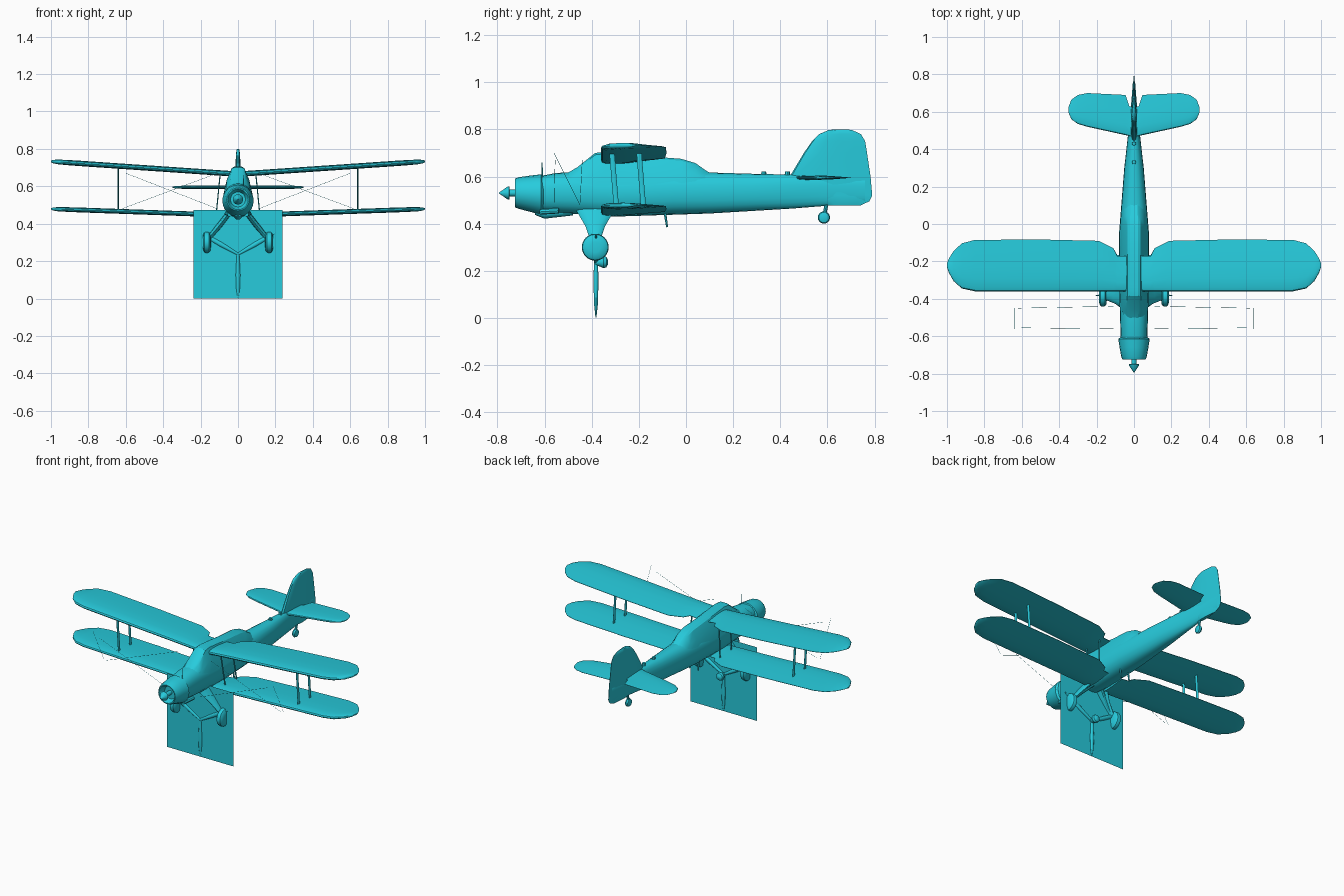
import bpy, math
from mathutils import Vector

if "Cube" in bpy.data.objects:
    bpy.data.objects.remove(bpy.data.objects["Cube"])

mat = bpy.data.materials.new("cyan_paint")
mat.diffuse_color = (0.02, 0.6, 0.72, 1)
mat.use_nodes = True
mat.node_tree.nodes["Principled BSDF"].inputs["Base Color"].default_value = mat.diffuse_color


def make(name, verts, faces, mirror=False, angle=35):
    me = bpy.data.meshes.new(name)
    me.from_pydata([tuple(v) for v in verts], [], faces)
    me.materials.append(mat)
    ob = bpy.data.objects.new(name, me)
    bpy.context.collection.objects.link(ob)
    bpy.ops.object.select_all(action='DESELECT')
    ob.select_set(True)
    bpy.context.view_layer.objects.active = ob
    bpy.ops.object.mode_set(mode='EDIT')
    bpy.ops.mesh.select_all(action='SELECT')
    bpy.ops.mesh.normals_make_consistent(inside=False)
    bpy.ops.object.mode_set(mode='OBJECT')
    bpy.ops.object.shade_smooth_by_angle(angle=math.radians(angle))
    if mirror:
        ob.modifiers.new("mirror", 'MIRROR').use_mirror_merge = False
    return ob


def loft(name, rings, mirror=False, angle=35):
    n = len(rings[0])
    faces = [(i * n + j, i * n + (j + 1) % n, (i + 1) * n + (j + 1) % n, (i + 1) * n + j)
             for i in range(len(rings) - 1) for j in range(n)]
    faces += [tuple(range(n)), tuple(range((len(rings) - 1) * n, len(rings) * n))]
    return make(name, [v for r in rings for v in r], faces, mirror, angle)


def tube(name, pts, mirror=False, n=12):
    """pts: (position, radius) or (position, (chord radius along y, thickness radius))"""
    d = (Vector(pts[-1][0]) - Vector(pts[0][0])).normalized()
    u = Vector((0, 1, 0)) if abs(d.y) < 0.95 else Vector((0, 0, 1))
    u = (u - d * u.dot(d)).normalized()
    v = d.cross(u)
    rings = []
    for p, r in pts:
        a, b = r if isinstance(r, tuple) else (r, r)
        rings.append([Vector(p) + u * a * math.cos(t) + v * b * math.sin(t)
                      for t in (2 * math.pi * k / n for k in range(n))])
    return loft(name, rings, mirror)


def body(name, stations, n=20, power=0.85):
    """stations: (y, centre z, half width, half height)"""
    sp = lambda c: math.copysign(abs(c) ** power, c)
    return loft(name, [[(w * sp(math.cos(t)), y, z + h * sp(math.sin(t)))
                        for t in (2 * math.pi * k / n for k in range(n))]
                       for y, z, w, h in stations], angle=40)


FOIL = [(0, 0), (.02, .26), (.08, .42), (.25, .5), (.5, .44), (.8, .2), (1, .04)]
FOIL += [(c, -h) for c, h in FOIL[:0:-1]]


def wing(name, stations, z0, slope, thick, mirror=True, upright=False):
    """stations: (span position, leading y, trailing y, thickness factor)"""
    rings = []
    for s, le, te, f in stations:
        ring = []
        for c, h in FOIL:
            y, o = le + (te - le) * c, h * thick * f
            ring.append((o, y, s) if upright else (s, y, z0 + slope * s + o))
        rings.append(ring)
    return loft(name, rings, mirror)


# fuselage, cowling and spinner
body("fuselage", [(-.63, .525, .07, .075), (-.55, .53, .073, .085), (-.45, .53, .076, .09),
                  (-.3, .525, .08, .095), (-.05, .53, .08, .092), (.1, .53, .068, .087),
                  (.3, .533, .052, .078), (.45, .536, .035, .072), (.6, .538, .018, .062),
                  (.76, .54, .006, .05)])
body("cowling", [(-.69, .53, .04, .04), (-.725, .53, .055, .055), (-.725, .53, .061, .061),
                 (-.71, .53, .068, .067), (-.66, .527, .077, .077), (-.615, .523, .084, .086),
                 (-.605, .523, .072, .078)], power=1)
tube("spinner", [((0, -.68, .53), .014), ((0, -.748, .53), .014), ((0, -.75, .53), .028),
                 ((0, -.757, .53), .027), ((0, -.793, .53), .002)])
tube("chin_intake", [((0, -.64, .455), .018), ((0, -.60, .445), .024), ((0, -.48, .455), .02)])
tube("exhaust_pipe", [((.045, -.62, .45), .012), ((.06, -.54, .455), .012)], True, 8)

# cabin: raked windscreen, long spine roof
cab = []
for y, top, wb, wt in [(-.52, .605, .06, .03), (-.46, .64, .07, .042), (-.385, .70, .075, .036),
                       (-.34, .705, .076, .034), (-.15, .685, .077, .034), (-.02, .675, .074, .036),
                       (.04, .657, .068, .034), (.085, .625, .062, .03), (.12, .605, .055, .028)]:
    half = [(wb, .56), ((wb + wt) / 2 + .006, (.56 + top) / 2), (wt, top - .008), (wt * .6, top)]
    cab.append([(x, y, z) for x, z in half] + [(-x, y, z) for x, z in half[::-1]])
loft("cabin", cab, angle=25)

# wings with rounded tips and trailing edge cut-outs at the root
tip = [(.85, -.36, -.085, 1), (.92, -.345, -.103, .95), (.965, -.305, -.145, .85),
       (.99, -.26, -.185, .6), (1.0, -.23, -.21, .25)]
wing("upper_wing", [(.025, -.36, -.17, 1), (.09, -.36, -.17, 1), (.11, -.36, -.13, 1),
                    (.19, -.36, -.09, 1), (.5, -.36, -.083, 1)] + tip, .665, .068, .029)
wing("lower_wing", [(.05, -.36, -.17, 1), (.09, -.36, -.165, 1), (.11, -.36, -.13, 1),
                    (.19, -.36, -.09, 1), (.5, -.36, -.083, 1)] + tip, .444, .035, .026)

# tail surfaces
wing("tailplane", [(.0, .465, .62, 1), (.025, .47, .63, 1), (.045, .475, .69, 1), (.25, .52, .70, 1),
                   (.30, .535, .69, .9), (.335, .56, .665, .7), (.35, .595, .625, .3)],
     .595, 0, .018)
wing("fin_and_rudder", [(.477, .60, .74, .6), (.495, .56, .778, .9), (.52, .50, .79, 1),
                        (.60, .44, .783, 1), (.70, .50, .768, .8), (.75, .535, .76, .7),
                        (.78, .565, .742, .6), (.797, .605, .705, .4), (.80, .63, .68, .2)],
     0, 0, .034, mirror=False, upright=True)

# wing struts
for nm, yt, yb in [("front", -.315, -.295), ("rear", -.2, -.18)]:
    tube(nm + "_interplane_strut", [((.64, yt, .71), (.011, .004)), ((.64, yb, .465), (.011, .004))], True, 8)
    tube(nm + "_cabane_strut", [((.095, yt, .67), (.006, .003)), ((.117, yb, .445), (.006, .003))], True, 8)

# main landing gear
tube("gear_leg", [((.05, -.385, .455), (.08, .014)), ((.1, -.385, .39), (.042, .015)),
                  ((.15, -.385, .33), (.022, .012)), ((.162, -.385, .305), (.015, .01))], True)
tube("gear_brace", [((.035, -.33, .44), (.01, .006)), ((.14, -.38, .335), (.01, .006))], True, 8)
tube("main_wheel", [((.145, -.385, .30), .022), ((.148, -.385, .30), .044), ((.155, -.385, .30), .054),
                    ((.167, -.385, .30), .057), ((.178, -.385, .30), .054),
                    ((.185, -.385, .30), .044), ((.188, -.385, .30), .022)], True, 24)
# tail wheel
tube("tail_wheel", [((-.012, .585, .426), .012), ((-.009, .585, .426), .022), ((0, .585, .426), .026),
                    ((.009, .585, .426), .022), ((.012, .585, .426), .012)], n=16)
tube("tail_wheel_leg", [((0, .60, .50), .009), ((0, .585, .43), .007)], n=8)

# lowered three-bladed propeller with hub and flat blur disc
HZ = .237
for k in range(3):
    a = math.radians(-90 + 120 * k)
    at = lambda r: (r * math.cos(a), -.382, HZ + r * math.sin(a))
    tube(f"propeller_blade_{k + 1}", [(at(0), (.008, .007)), (at(.05), (.01, .01)), (at(.11), (.01, .013)),
                                      (at(.18), (.008, .011)), (at(.235), (.002, .003))])
tube("propeller_hub", [((0, -.385, HZ), .012), ((0, -.362, HZ), .02), ((0, -.35, HZ), .026),
                       ((0, -.338, HZ), .022), ((0, -.33, HZ), .008)], n=16)
make("propeller_disc", [(-.237, -.384, 0), (.237, -.384, 0), (.237, -.384, .474), (-.237, -.384, .474)],
     [(0, 1, 2, 3)])

# rigging wires set ahead of the wings
for i, (p, q) in enumerate([((.64, -.56, .70), (.64, -.45, .48)), ((.60, -.555, .67), (.11, -.56, .48)),
                            ((.62, -.45, .48), (.11, -.44, .67))]):
    tube(f"rigging_wire_{i + 1}", [(p, .0008), (q, .0008)], True, 4)

# small fittings: sight post, venturi and deck bumps
tube("sight_post", [((.03, -.61, .58), .003), ((.03, -.61, .66), .002)], n=6)
tube("belly_venturi", [((.03, -.09, .45), .006), ((.03, -.08, .385), .004)], True, 6)
for i, y in enumerate((.33, .43)):
    tube(f"deck_bump_{i + 1}", [((0, y, .60), .012), ((0, y, .622), .01)], n=8)
